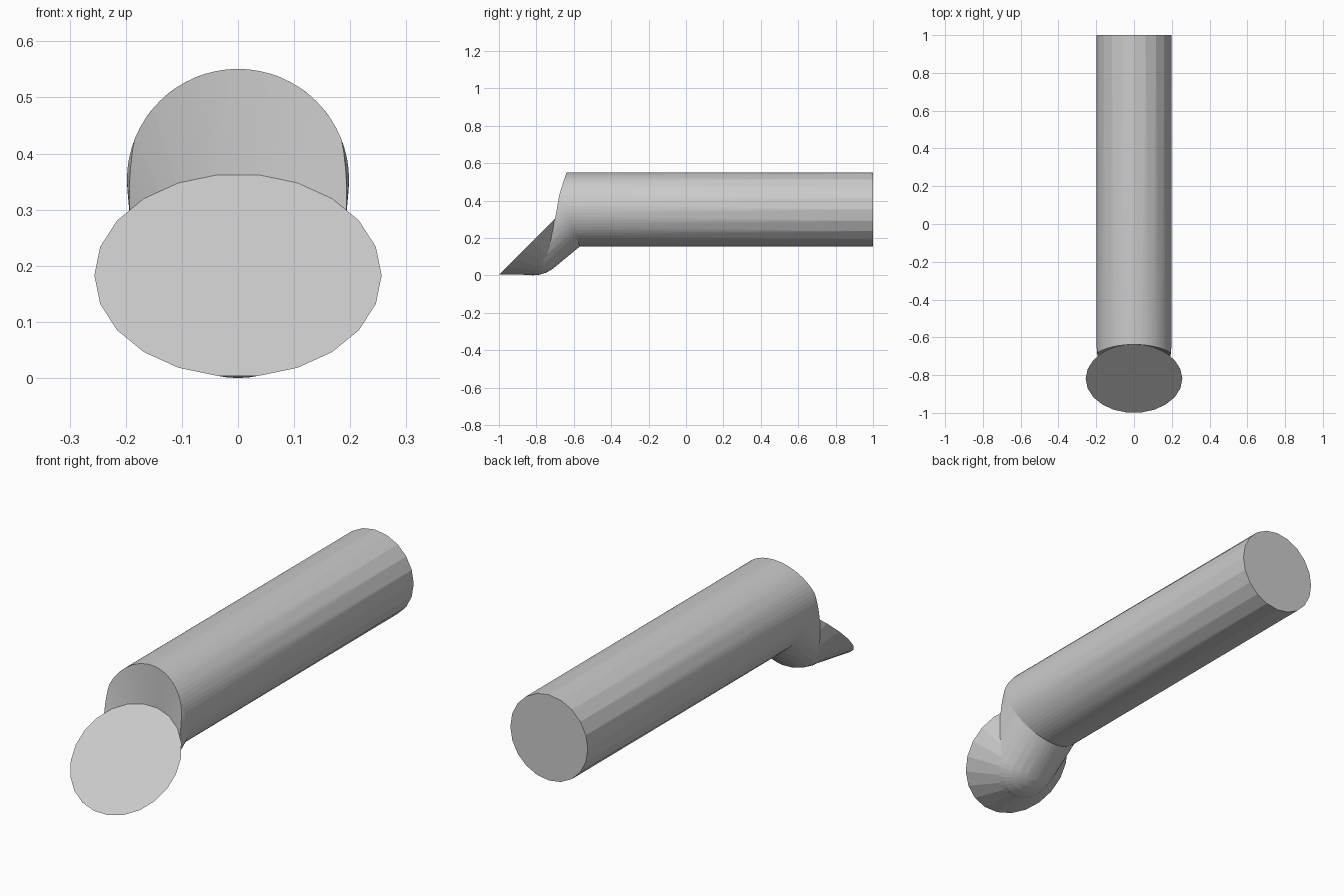
import bpy, bmesh
from math import sin, cos, pi, sqrt
from mathutils import Vector

if "Cube" in bpy.data.objects:
    bpy.data.objects.remove(bpy.data.objects["Cube"])

S = sqrt(0.5)
HEAD = Vector((0, -0.819, 0.183))    # centre of the slanted disc
NORMAL = Vector((0, -S, S))          # disc facing direction
UP = Vector((0, S, S))               # direction up the disc
X = Vector((1, 0, 0))
R, AXIS_Z, BEND_Y = 0.198, 0.353, -0.649


def head_ring(r, a, n):
    c = HEAD + NORMAL * a
    return [c + X * r * cos(2 * pi * i / n) + UP * r * sin(2 * pi * i / n) for i in range(n)]


def tube_ring(y, slope, n):
    pts = []
    for i in range(n):
        t = 2 * pi * i / n
        pts.append(Vector((R * cos(t), y + slope * R * sin(t), AXIS_Z + R * sin(t))))
    return pts


def hull(bm, pts):
    verts = [bm.verts.new(p) for p in pts]
    bmesh.ops.convex_hull(bm, input=verts)


def make_object(name, bm):
    bmesh.ops.recalc_face_normals(bm, faces=bm.faces)
    me = bpy.data.meshes.new(name)
    bm.to_mesh(me)
    bm.free()
    ob = bpy.data.objects.new(name, me)
    bpy.context.collection.objects.link(ob)
    return ob


def hull_object(name, pts):
    bm = bmesh.new()
    hull(bm, pts)
    return make_object(name, bm)


def boolean(target, other, operation):
    m = target.modifiers.new(operation.lower(), 'BOOLEAN')
    m.operation, m.solver, m.object = operation, 'EXACT', other
    bpy.context.view_layer.objects.active = target
    bpy.ops.object.modifier_apply(modifier=m.name)
    bpy.data.objects.remove(other)


# Bent tube: straight arm, mitred elbow and round-ended neck
mitre = tube_ring(BEND_Y, 1 - sqrt(2), 64)
ball = []
for j in range(1, 16):
    t = pi * j / 16
    ball += head_ring(0.183 * sin(t), 0.183 * cos(t), 40)
bm = bmesh.new()
hull(bm, mitre + tube_ring(1.0, 0, 20))
hull(bm, mitre + ball)


def on_mitre(v):
    return abs(v.co.y - BEND_Y - (1 - sqrt(2)) * (v.co.z - AXIS_Z)) < 1e-4


caps = [f for f in bm.faces if all(on_mitre(v) for v in f.verts)]
bmesh.ops.delete(bm, geom=caps, context='FACES')
loose = [v for v in bm.verts if not v.link_faces]
bmesh.ops.delete(bm, geom=loose, context='VERTS')
bmesh.ops.remove_doubles(bm, verts=bm.verts, dist=1e-5)
body = make_object("bent_tube", bm)

# Widening cone cleared away in front of the disc
cutter = hull_object("clearance_cutter", head_ring(0.251, -0.005, 128) + head_ring(0.706, 0.45, 128))
cutter.hide_render = True
boolean(body, cutter, 'DIFFERENCE')

# Conical head carrying the flat disc
head = hull_object("conical_head", head_ring(0.256, 0, 22) + head_ring(0.126, -0.13, 22))
boolean(body, head, 'UNION')
